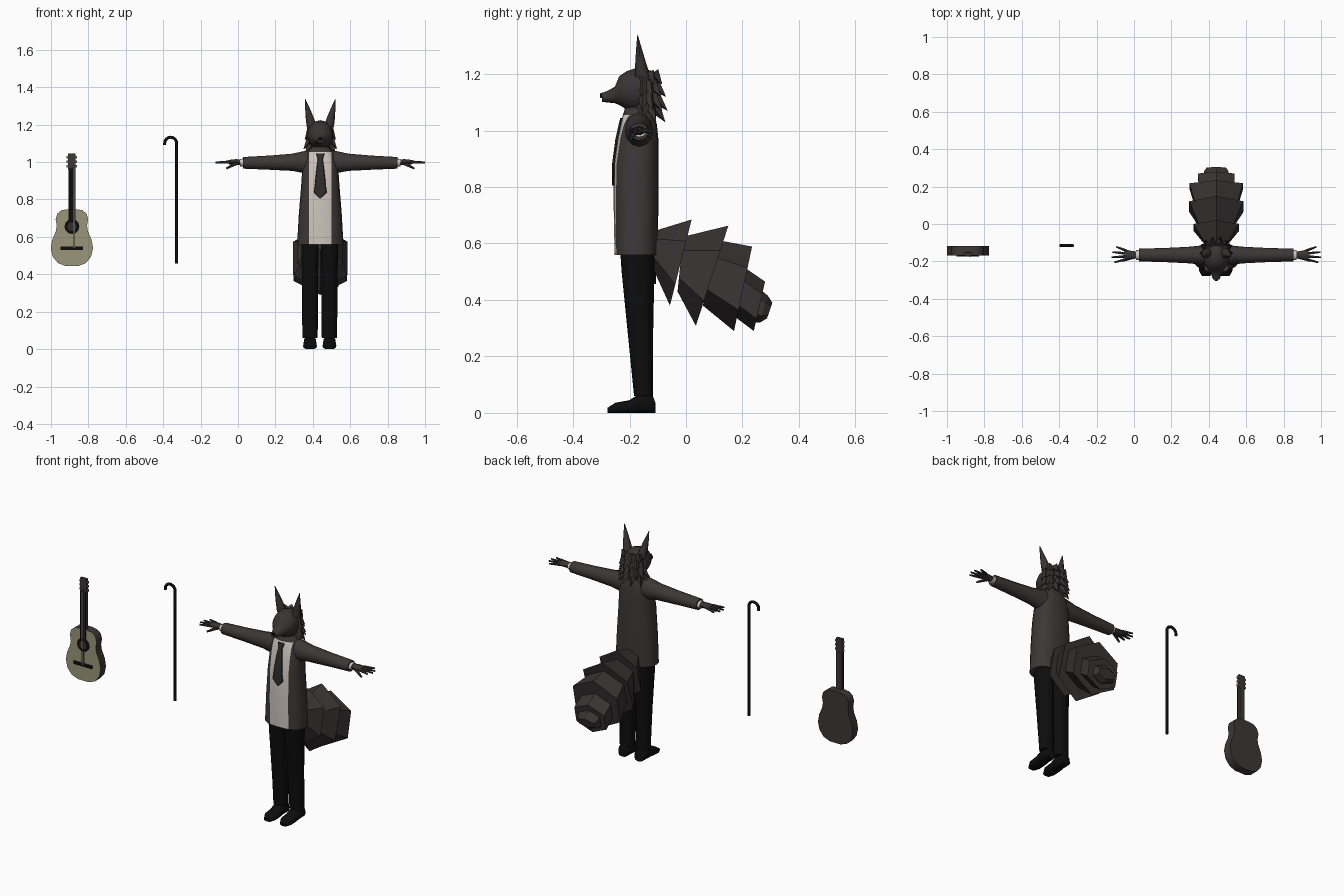
import bpy, bmesh, math
from mathutils import Vector

if "Cube" in bpy.data.objects:
    bpy.data.objects.remove(bpy.data.objects["Cube"])

CX = 0.44    # centre line of the figure
GX = -0.888  # centre line of the guitar


def material(name, r, g, b):
    m = bpy.data.materials.new(name)
    m.diffuse_color = (r, g, b, 1)
    m.use_nodes = True
    m.node_tree.nodes["Principled BSDF"].inputs["Base Color"].default_value = m.diffuse_color
    return m


FUR = material("dark fur", 0.040, 0.034, 0.034)
COAT = material("coat brown", 0.047, 0.039, 0.039)
BLACK = material("black", 0.004, 0.004, 0.004)
SHIRT = material("shirt white", 0.62, 0.57, 0.52)
TIE = material("tie brown", 0.030, 0.025, 0.025)
WOOD = material("guitar front", 0.33, 0.30, 0.19)
STEEL = material("string grey", 0.20, 0.20, 0.20)


def finish(name, bm, mats, smooth=None):
    bmesh.ops.recalc_face_normals(bm, faces=bm.faces)
    me = bpy.data.meshes.new(name)
    bm.to_mesh(me)
    bm.free()
    ob = bpy.data.objects.new(name, me)
    bpy.context.collection.objects.link(ob)
    for m in mats:
        me.materials.append(m)
    if smooth:
        bpy.ops.object.select_all(action='DESELECT')
        ob.select_set(True)
        bpy.context.view_layer.objects.active = ob
        bpy.ops.object.shade_smooth_by_angle(angle=math.radians(smooth))
    return ob


def add_loft(bm, rings, n=12, p=1.0):
    """Skin rings of (centre, u, v); p below 1 makes the section boxier."""
    def bend(t):
        return math.copysign(abs(t) ** p, t) if abs(t) > 1e-6 else 0
    rows = []
    for c, u, v in rings:
        row = []
        for i in range(n):
            a = math.pi / 2 + 2 * math.pi * i / n
            row.append(bm.verts.new(Vector(c) + Vector(u) * bend(math.cos(a)) + Vector(v) * bend(math.sin(a))))
        rows.append(row)
    for a, b in zip(rows, rows[1:]):
        for i in range(n):
            j = (i + 1) % n
            bm.faces.new((a[i], a[j], b[j], b[i]))
    bm.faces.new(rows[0])
    bm.faces.new(rows[-1])


def loft(name, rings, mat, n=12, p=1.0, smooth=50):
    bm = bmesh.new()
    add_loft(bm, rings, n, p)
    return finish(name, bm, [mat], smooth)


def level(x, z, hw, y0, y1):
    """Horizontal ring from front y0 to back y1."""
    return ((x, (y0 + y1) / 2, z), (hw, 0, 0), (0, (y1 - y0) / 2, 0))


def slant(x, hw, top, bottom):
    """Ring across x whose top and bottom are (y, z) points."""
    t, b = Vector((0, *top)), Vector((0, *bottom))
    return ((t + b) / 2 + Vector((x, 0, 0)), (hw, 0, 0), (t - b) / 2)


def box(name, x0, x1, y0, y1, z0, z1, mat):
    bm = bmesh.new()
    bmesh.ops.create_cube(bm, size=1)
    for v in bm.verts:
        v.co = ((x0 + x1) / 2 + v.co.x * (x1 - x0), (y0 + y1) / 2 + v.co.y * (y1 - y0), (z0 + z1) / 2 + v.co.z * (z1 - z0))
    return finish(name, bm, [mat])


def add_spike(bm, base, tip, r, n=4, r2=0.0005):
    base, tip = Vector(base), Vector(tip)
    q = (tip - base).to_track_quat('Z', 'Y')
    u, v = q @ Vector((1, 0, 0)), q @ Vector((0, 1, 0))
    add_loft(bm, [(base, u * r, v * r), (tip, u * r2, v * r2)], n)


# coat, with the open front cut out as a shirt strip
bm = bmesh.new()
add_loft(bm, [level(CX, z, hw, a, b) for z, hw, a, b in (
    (0.56, 0.124, -0.253, -0.100), (0.72, 0.115, -0.256, -0.098), (0.88, 0.102, -0.256, -0.098),
    (0.97, 0.096, -0.243, -0.098), (1.02, 0.088, -0.232, -0.103), (1.055, 0.068, -0.224, -0.112),
    (1.08, 0.045, -0.215, -0.12))], 20, 0.8)
for x in (CX - 0.06, CX + 0.06):
    bmesh.ops.bisect_plane(bm, geom=bm.verts[:] + bm.edges[:] + bm.faces[:], plane_co=(x, 0, 0), plane_no=(1, 0, 0))
bmesh.ops.recalc_face_normals(bm, faces=bm.faces)
for f in bm.faces:
    c = f.calc_center_median()
    if f.normal.y < -0.4 and abs(c.x - CX) < 0.06 and c.z < 1.055:
        f.material_index = 1
finish("coat", bm, [COAT, SHIRT], 40)

# tie
loft("tie", [level(CX, z, hw, y - 0.004, y + 0.006) for z, hw, y in (
    (1.045, 0.022, -0.229), (1.015, 0.014, -0.236), (0.97, 0.02, -0.246),
    (0.88, 0.030, -0.258), (0.84, 0.036, -0.258), (0.805, 0.003, -0.258))], TIE, 8, 0.5, 20)

# head and snout
loft("head", [slant(CX, hw, (y, t), (y, b)) for y, hw, t, b in (
    (-0.10, 0.035, 1.18, 1.09), (-0.125, 0.058, 1.212, 1.07), (-0.17, 0.070, 1.224, 1.065),
    (-0.21, 0.066, 1.210, 1.075), (-0.236, 0.052, 1.193, 1.090), (-0.252, 0.036, 1.155, 1.097),
    (-0.275, 0.026, 1.142, 1.099), (-0.298, 0.017, 1.133, 1.102))], FUR, 14)
loft("nose", [slant(CX, hw, (y, t), (y, b)) for y, hw, t, b in (
    (-0.294, 0.012, 1.135, 1.113), (-0.305, 0.007, 1.131, 1.117))], BLACK, 8)
loft("neck", [level(CX, 1.04, 0.045, -0.215, -0.12), level(CX, 1.11, 0.045, -0.22, -0.12)], FUR)

# shaggy hair: rows of spikes around the back of the head
bm = bmesh.new()
for z, drop, count, reach in ((1.20, 0.035, 6, 0.064), (1.165, 0.045, 8, 0.076), (1.125, 0.055, 8, 0.082), (1.09, 0.06, 6, 0.076)):
    for i in range(count):
        a = math.radians(-8 + 196 * i / (count - 1))
        c, s = math.cos(a), math.sin(a)
        add_spike(bm, (CX + c * 0.05, -0.145 + s * 0.03, z),
                  (CX + c * (reach + 0.008), -0.145 + s * reach, z - drop), 0.026)
finish("hair", bm, [FUR])

for s, side in ((-1, "left"), (1, "right")):
    # ears
    loft(side + "_ear", [level(CX + s * x, z, hw, a, b) for x, z, hw, a, b in (
        (0.046, 1.19, 0.027, -0.182, -0.125), (0.056, 1.235, 0.022, -0.180, -0.140),
        (0.068, 1.285, 0.013, -0.177, -0.155), (0.080, 1.336, 0.001, -0.173, -0.170))], FUR, 8)

    # sleeves and cuffs along x
    def across(off, z, hy, hz):
        return ((CX + s * off, -0.166, z), (0, hy, 0), (0, 0, hz))
    loft(side + "_sleeve", [across(*r) for r in (
        (0.04, 1.0, 0.050, 0.066), (0.09, 1.0, 0.050, 0.058), (0.15, 0.999, 0.044, 0.046),
        (0.27, 0.997, 0.038, 0.038), (0.413, 0.996, 0.034, 0.031))], COAT, 12)
    loft(side + "_cuff", [across(0.405, 0.997, 0.027, 0.022), across(0.428, 0.997, 0.026, 0.020)], SHIRT)

    # palm, four fingers and a thumb
    bm = bmesh.new()
    add_loft(bm, [across(*r) for r in ((0.42, 0.998, 0.017, 0.015), (0.45, 1.0, 0.022, 0.016), (0.492, 1.0, 0.030, 0.011))], 8)
    for y0, y1, end in ((-0.143, -0.122, 0.535), (-0.158, -0.150, 0.556), (-0.173, -0.178, 0.56), (-0.188, -0.205, 0.545)):
        add_spike(bm, (CX + s * 0.48, y0, 1.0), (CX + s * end, y1, 0.998), 0.009, 6, 0.005)
    add_spike(bm, (CX + s * 0.45, -0.18, 0.993), (CX + s * 0.502, -0.198, 0.966), 0.010, 6, 0.005)
    finish(side + "_hand", bm, [FUR], 50)

    # trousers and shoes
    lx = CX - 0.003 + s * 0.052
    loft(side + "_trouser_leg", [level(lx, z, hw, a, b) for z, hw, a, b in (
        (0.60, 0.050, -0.235, -0.110), (0.50, 0.047, -0.228, -0.112),
        (0.30, 0.044, -0.208, -0.116), (0.06, 0.043, -0.184, -0.117))], BLACK, 10, 0.85)
    loft(side + "_shoe", [slant(lx, hw, (y, t), (y, 0)) for y, hw, t in (
        (-0.108, 0.025, 0.035), (-0.118, 0.032, 0.062), (-0.165, 0.034, 0.068), (-0.20, 0.036, 0.045),
        (-0.25, 0.037, 0.036), (-0.278, 0.022, 0.018))], BLACK, 12, 0.7)

# tail: overlapping flared six-sided skirts
for i, rings in enumerate((
        ((0.06, (-0.11, 0.645), (-0.125, 0.53)), (0.14, (0.02, 0.685), (-0.057, 0.38))),
        ((0.10, (-0.01, 0.624), (-0.03, 0.43)), (0.167, (0.15, 0.663), (0.035, 0.308))),
        ((0.125, (0.106, 0.613), (0.06, 0.38)), (0.165, (0.234, 0.589), (0.17, 0.29))),
        ((0.11, (0.20, 0.52), (0.16, 0.35)), (0.112, (0.28, 0.465), (0.24, 0.29))),
        ((0.075, (0.26, 0.44), (0.235, 0.32)), (0.075, (0.29, 0.415), (0.262, 0.32)), (0.06, (0.306, 0.39), (0.287, 0.335))))):
    loft("tail_tuft_%d" % (i + 1), [slant(CX, *r) for r in rings], FUR, 6, 1.0, None)

# cane: swept tube with a hooked handle
cu = bpy.data.curves.new("cane", 'CURVE')
cu.dimensions = '3D'
cu.bevel_depth = 0.008
cu.bevel_resolution = 2
cu.use_fill_caps = True
path = [(-0.328, 0.457), (-0.328, 1.07)]
path += [(-0.360 + 0.032 * math.cos(math.pi * k / 8), 1.101 + 0.032 * math.sin(math.pi * k / 8)) for k in range(9)]
path.append((-0.392, 1.092))
sp = cu.splines.new('POLY')
sp.points.add(len(path) - 1)
for pt, (x, z) in zip(sp.points, path):
    pt.co = (x, -0.115, z, 1)
cu.materials.append(BLACK)
bpy.context.collection.objects.link(bpy.data.objects.new("cane", cu))

# guitar body: mirrored outline, pale front face
half = [(0.035, 0.445), (0.075, 0.460), (0.103, 0.495), (0.113, 0.540), (0.105, 0.585), (0.086, 0.630),
        (0.081, 0.660), (0.087, 0.695), (0.078, 0.725), (0.055, 0.743), (0.020, 0.748)]
bm = bmesh.new()
outline = half + [(-x, z) for x, z in reversed(half)]
face = bm.faces.new([bm.verts.new((GX + x, -0.168, z)) for x, z in outline])
ext = bmesh.ops.extrude_face_region(bm, geom=[face], use_keep_orig=True)
bmesh.ops.translate(bm, vec=(0, 0.05, 0), verts=[v for v in ext["geom"] if isinstance(v, bmesh.types.BMVert)])
bmesh.ops.recalc_face_normals(bm, faces=bm.faces)
for f in bm.faces:
    f.material_index = 1 if f.normal.y < -0.9 else 0
finish("guitar_body", bm, [COAT, WOOD], 40)


def disc(name, r, y, mat):
    loft(name, [((GX, yy, 0.655), (r, 0, 0), (0, 0, r)) for yy in (y, -0.167)], mat, 12, 1.0, None)


# guitar fittings
disc("sound_hole_ring", 0.040, -0.170, BLACK)
disc("sound_hole", 0.024, -0.1715, TIE)
box("bridge", GX - 0.060, GX + 0.060, -0.174, -0.167, 0.530, 0.548, BLACK)
box("guitar_neck", GX - 0.017, GX + 0.017, -0.170, -0.150, 0.735, 0.965, COAT)
box("fretboard", GX - 0.018, GX + 0.018, -0.174, -0.167, 0.690, 0.965, BLACK)
box("headstock", GX - 0.020, GX + 0.020, -0.168, -0.152, 0.960, 1.045, COAT)
for i in range(6):
    x = GX - 0.0125 + 0.005 * i
    box("string_%d" % (i + 1), x - 0.0006, x + 0.0006, -0.1765, -0.175, 0.54, 0.985, STEEL)
for z in (0.978, 1.002, 1.026):
    for s in (-1, 1):
        x = GX + s * 0.022
        box("tuning_peg", x - 0.006, x + 0.006, -0.164, -0.154, z - 0.006, z + 0.006, STEEL)
